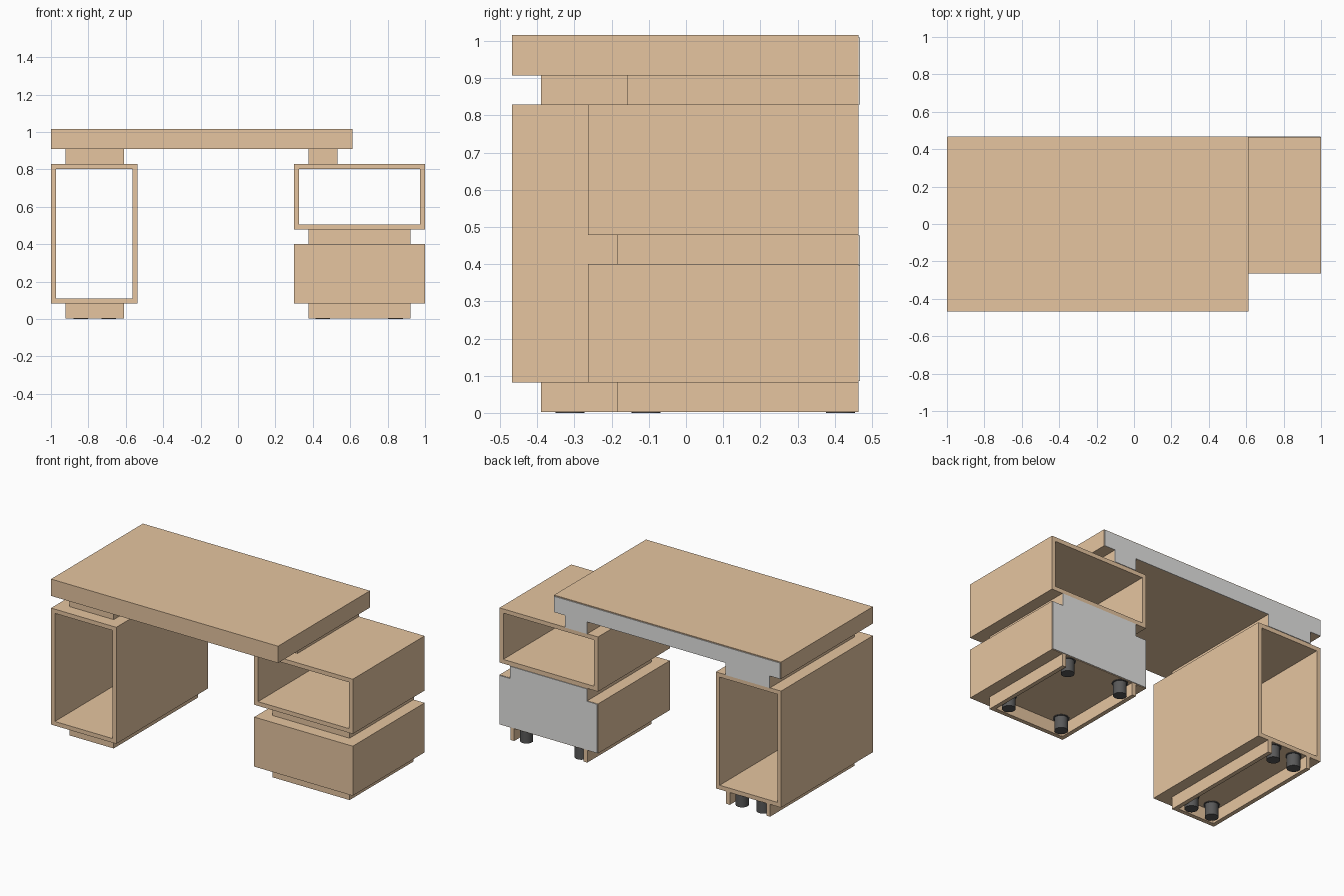
import bpy, bmesh, math

if "Cube" in bpy.data.objects:
    bpy.data.objects.remove(bpy.data.objects["Cube"])


def material(name, rgb):
    m = bpy.data.materials.new(name)
    m.diffuse_color = (*rgb, 1)
    m.use_nodes = True
    m.node_tree.nodes["Principled BSDF"].inputs["Base Color"].default_value = m.diffuse_color
    return m


WOOD = material("light_wood", (0.791, 0.558, 0.352))
GREY = material("grey_panel", (0.78, 0.78, 0.765))
DARK = material("dark_foot", (0.10, 0.10, 0.10))
BACK = 0.464      # rear of the boards
T = 0.027         # board thickness


def finish(name, bm, mat):
    bmesh.ops.recalc_face_normals(bm, faces=bm.faces)
    me = bpy.data.meshes.new(name)
    bm.to_mesh(me)
    bm.free()
    me.materials.append(mat)
    ob = bpy.data.objects.new(name, me)
    bpy.context.collection.objects.link(ob)
    return ob


def add_box(bm, x0, x1, y0, y1, z0, z1):
    vs = bmesh.ops.create_cube(bm, size=1)["verts"]
    for v in vs:
        v.co = (x0 if v.co.x < 0 else x1,
                y0 if v.co.y < 0 else y1,
                z0 if v.co.z < 0 else z1)


def box(name, *dims, mat=WOOD):
    bm = bmesh.new()
    add_box(bm, *dims)
    return finish(name, bm, mat)


def tube(name, x0, x1, y0, y1, z0, z1):
    # rectangular shelf box, open at front and back
    bm = bmesh.new()
    outer = [(x0, z0), (x1, z0), (x1, z1), (x0, z1)]
    inner = [(x0 + T, z0 + T), (x1 - T, z0 + T), (x1 - T, z1 - T), (x0 + T, z1 - T)]
    of, ob, nf, nb = [[bm.verts.new((x, y, z)) for x, z in loop]
                      for loop, y in ((outer, y0), (outer, y1), (inner, y0), (inner, y1))]
    for i in range(4):
        j = (i + 1) % 4
        for a, b in ((of, ob), (ob, nb), (nb, nf), (nf, of)):
            bm.faces.new((a[i], a[j], b[j], b[i]))
    return finish(name, bm, WOOD)


def back_plate(name, pts):
    # thin grey panel cut to an outline in x and z
    bm = bmesh.new()
    f = bm.faces.new([bm.verts.new((x, BACK, z)) for x, z in pts])
    ext = bmesh.ops.extrude_face_region(bm, geom=[f])["geom"]
    for v in ext:
        if isinstance(v, bmesh.types.BMVert):
            v.co.y += 0.004
    return finish(name, bm, GREY)


def plinth(name, x0, x1, y0):
    # three-sided base frame, open at the rear
    bm = bmesh.new()
    add_box(bm, x0, x0 + T, y0 + T, BACK, 0.003, 0.082)
    add_box(bm, x1 - T, x1, y0 + T, BACK, 0.003, 0.082)
    add_box(bm, x0, x1, y0, y0 + T, 0.003, 0.082)
    return finish(name, bm, WOOD)


def foot(name, x, y):
    # round levelling foot with a mounting flange
    bm = bmesh.new()
    for r, z0, z1 in ((0.039, 0, 0.079), (0.047, 0.079, 0.082)):
        vs = bmesh.ops.create_cone(bm, cap_ends=True, segments=24, radius1=r,
                                   radius2=r, depth=z1 - z0)["verts"]
        bmesh.ops.translate(bm, verts=vs, vec=(x, y, (z0 + z1) / 2))
    ob = finish(name, bm, DARK)
    bpy.context.view_layer.objects.active = ob
    ob.select_set(True)
    bpy.ops.object.shade_smooth_by_angle(angle=math.radians(35))
    ob.select_set(False)


# Desktop and the spacers below it
box("desktop", -1, 0.612, -0.468, BACK, 0.908, 1.016)
box("left_spacer", -0.922, -0.61, -0.39, BACK, 0.83, 0.908)
box("right_spacer", 0.376, 0.533, -0.158, BACK, 0.83, 0.908)
back_plate("desktop_back_panel", [
    (-0.997, 1.010), (-0.997, 0.908), (-0.922, 0.908), (-0.922, 0.83), (-0.61, 0.83),
    (-0.61, 0.908), (0.376, 0.908), (0.376, 0.83), (0.533, 0.83), (0.533, 0.908),
    (0.609, 0.908), (0.609, 1.010)])

# Left pedestal
tube("left_open_cabinet", -1, -0.537, -0.468, BACK, 0.082, 0.83)
plinth("left_plinth", -0.922, -0.61, -0.39)

# Right pedestal
tube("right_open_shelf", 0.3, 1, -0.264, BACK, 0.479, 0.83)
box("drawer_spacer", 0.376, 0.922, -0.185, BACK, 0.40, 0.479)
box("drawer_box", 0.3, 1, -0.264, BACK, 0.082, 0.40)
plinth("right_plinth", 0.376, 0.922, -0.185)
back_plate("drawer_back_panel", [
    (0.303, 0.086), (0.997, 0.086), (0.997, 0.398), (0.922, 0.398),
    (0.922, 0.477), (0.376, 0.477), (0.376, 0.398), (0.303, 0.398)])

# Feet
for side, xs, ys in (("left", (-0.84, -0.69), (-0.312, 0.415)),
                     ("right", (0.453, 0.842), (-0.107, 0.415))):
    for i, x in enumerate(xs):
        for j, y in enumerate(ys):
            foot(f"{side}_foot_{i}{j}", x, y)
